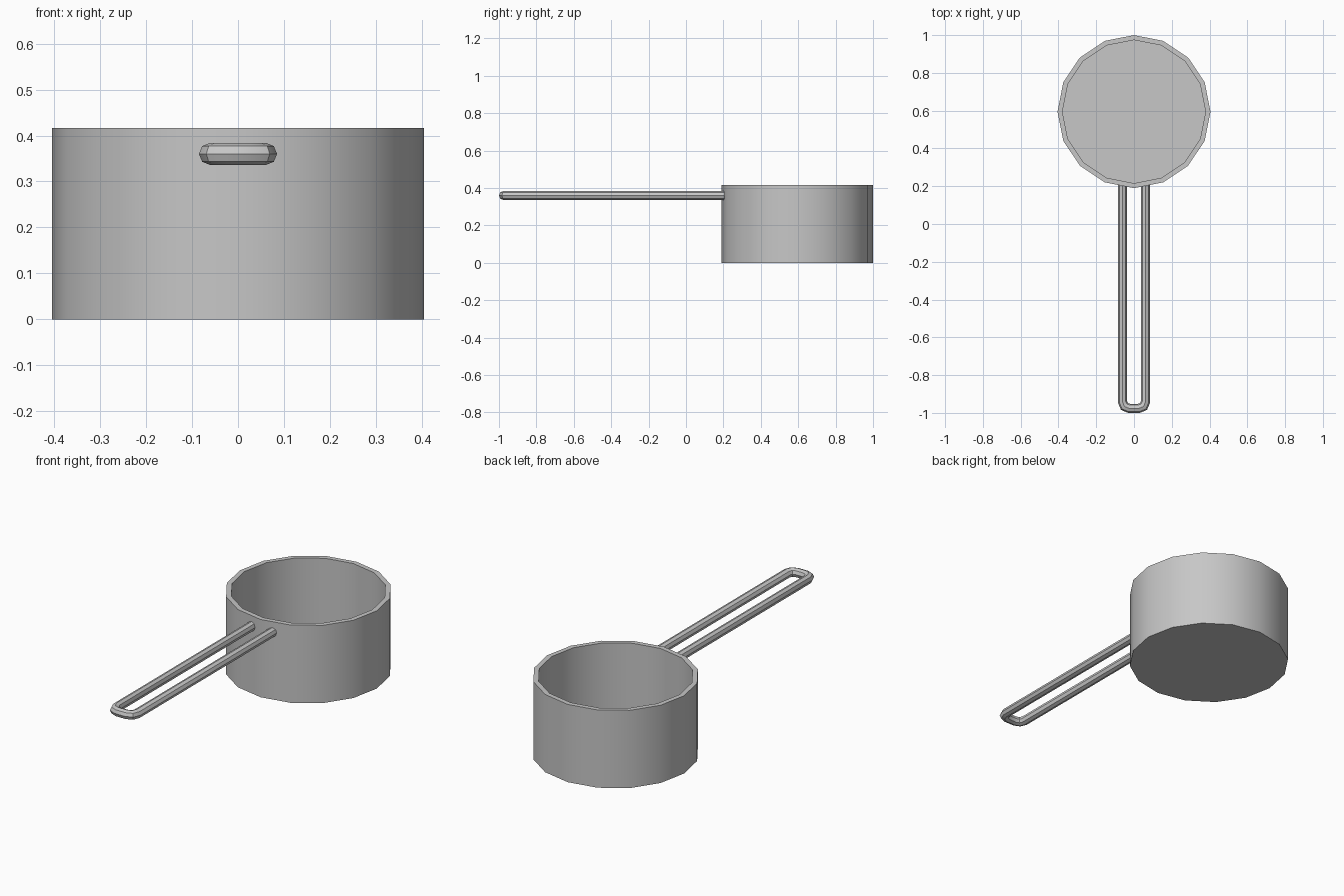
import bpy, bmesh
from math import sin, cos, pi, radians
from mathutils import Vector

cube = bpy.data.objects.get("Cube")
if cube:
    bpy.data.objects.remove(cube, do_unlink=True)

# Brushed grey metal
metal = bpy.data.materials.new("grey_metal")
metal.use_nodes = True
metal.diffuse_color = (0.57, 0.57, 0.57, 1)
metal.node_tree.nodes["Principled BSDF"].inputs["Base Color"].default_value = (0.57, 0.57, 0.57, 1)


def build(name, rings):
    """Skin a list of equal closed rings and cap both ends."""
    bm = bmesh.new()
    loops = [[bm.verts.new(p) for p in ring] for ring in rings]
    n = len(loops[0])
    for a, b in zip(loops, loops[1:]):
        for i in range(n):
            j = (i + 1) % n
            bm.faces.new((a[i], a[j], b[j], b[i]))
    bm.faces.new(loops[0])
    bm.faces.new(loops[-1])
    bmesh.ops.recalc_face_normals(bm, faces=bm.faces[:])
    mesh = bpy.data.meshes.new(name)
    bm.to_mesh(mesh)
    bm.free()
    mesh.materials.append(metal)
    obj = bpy.data.objects.new(name, mesh)
    bpy.context.collection.objects.link(obj)
    bpy.ops.object.select_all(action='DESELECT')
    obj.select_set(True)
    bpy.context.view_layer.objects.active = obj
    bpy.ops.object.shade_smooth_by_angle(angle=radians(30))
    return obj


# Cup: outer wall, rim, inner wall and floor from one profile
CUP_Y, RADIUS, HEIGHT, WALL, SIDES = 0.595, 0.405, 0.416, 0.026, 16
profile = [(RADIUS, 0), (RADIUS, HEIGHT), (RADIUS - WALL, HEIGHT), (RADIUS - WALL, WALL)]
build("cup", [[(r * cos(2 * pi * i / SIDES), CUP_Y + r * sin(2 * pi * i / SIDES), z)
               for i in range(SIDES)] for r, z in profile])

# Handle: eight-sided rod bent into a long loop
ROD, HALF, END, BEND, HANDLE_Z = 0.024, 0.061, -0.976, 0.035, 0.36
right = [Vector((HALF, 0.213, 0))]
for k in range(3):
    a = k * pi / 4
    right.append(Vector((HALF - BEND + BEND * cos(a), END + BEND - BEND * sin(a), 0)))
path = right + [Vector((-p.x, p.y, 0)) for p in reversed(right)]

rings = []
for i, p in enumerate(path):
    before = (p - path[i - 1]).normalized() if i else None
    after = (path[i + 1] - p).normalized() if i < len(path) - 1 else before
    before = before or after
    tangent = (before + after).normalized()
    side = Vector((-tangent.y, tangent.x, 0)) / tangent.dot(after)  # mitred joint
    rings.append([p + side * ROD * cos(k * pi / 4)
                  + Vector((0, 0, HANDLE_Z + ROD * sin(k * pi / 4))) for k in range(8)])
build("handle", rings)
